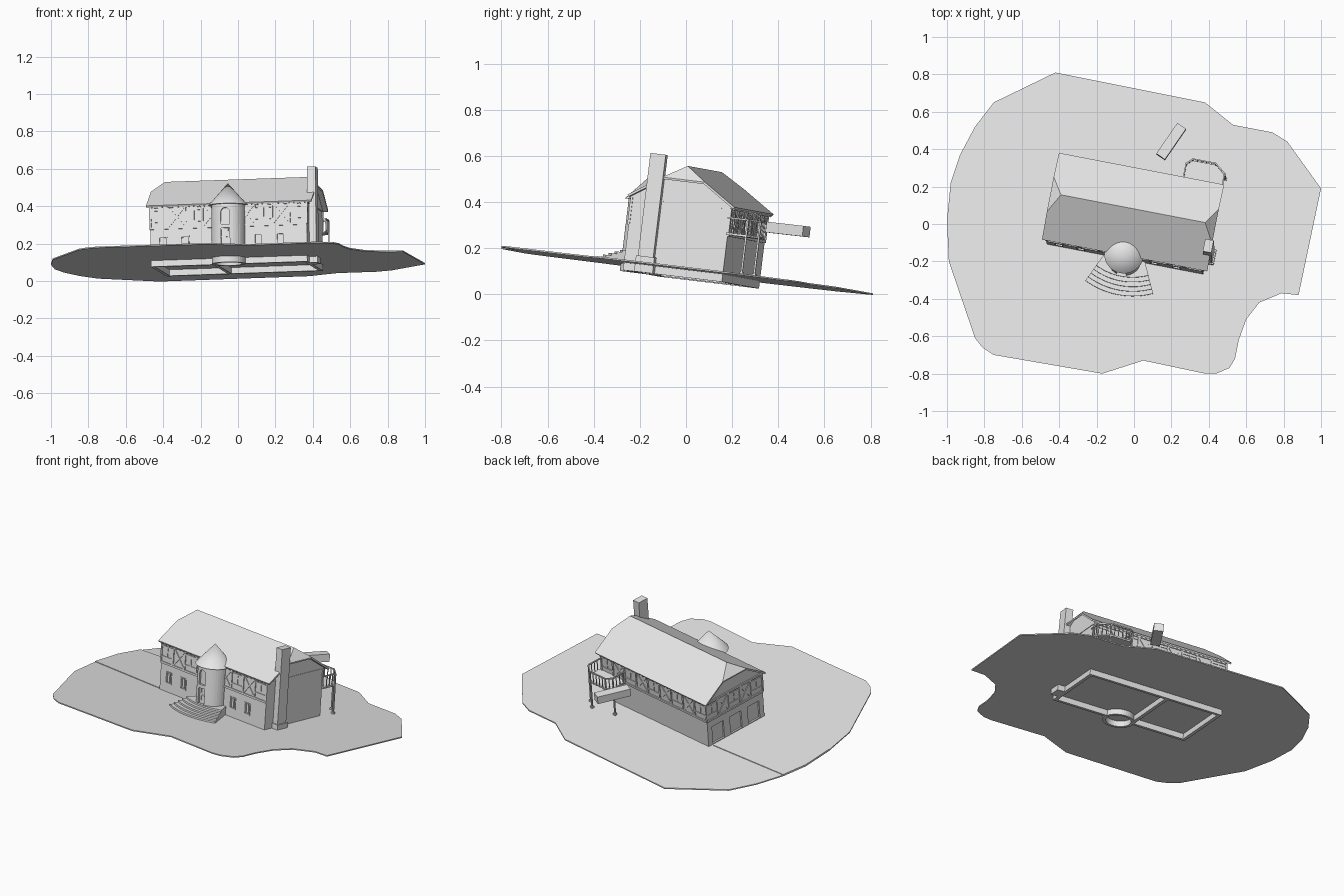
import bpy
import bmesh
import math
from mathutils import Matrix, Vector

default_cube = bpy.data.objects.get("Cube")
if default_cube:
    bpy.data.objects.remove(default_cube)

plaster = bpy.data.materials.new("plain_grey")
plaster.use_nodes = True
GREY = (0.8, 0.8, 0.8, 1)
plaster.diffuse_color = GREY
plaster.node_tree.nodes["Principled BSDF"].inputs["Base Color"].default_value = GREY

# The whole site leans with the hillside, and the house is turned on it
BASE = 0.108
NORMAL = Vector((-0.0115, 0.122, 1)).normalized()
lean = Vector((0, 0, 1)).rotation_difference(NORMAL).to_matrix().to_4x4()
FRAME = Matrix.Translation((0, 0, BASE)) @ lean @ Matrix.Rotation(math.radians(-11), 4, 'Z')

# House limits in its own frame: length, depth and height
LEFT, RIGHT, FRONT, BACK = -0.437, 0.415, -0.195, 0.245
FOOT, FLOOR, EAVE = -0.04, 0.165, 0.28
RIDGE_V, RIDGE_W, PITCH = 0.028, 0.442, 0.65
TOWER = Vector((-0.012, -0.2, 0))


def finish(name, bm, frame=FRAME, smooth=False):
    mesh = bpy.data.meshes.new(name)
    bm.to_mesh(mesh)
    bm.free()
    obj = bpy.data.objects.new(name, mesh)
    bpy.context.collection.objects.link(obj)
    obj.matrix_world = frame
    mesh.materials.append(plaster)
    if smooth:
        bpy.ops.object.select_all(action='DESELECT')
        obj.select_set(True)
        bpy.context.view_layer.objects.active = obj
        bpy.ops.object.shade_smooth_by_angle()
    return obj


def box(bm, low, high):
    low, high = Vector(low), Vector(high)
    matrix = Matrix.Translation((low + high) / 2) @ Matrix.Diagonal((*(high - low), 1))
    bmesh.ops.create_cube(bm, size=1, matrix=matrix)


def beam(bm, start, end, thick=0.008):
    start, end = Vector(start), Vector(end)
    span = end - start
    turn = span.to_track_quat('Z', 'Y').to_matrix().to_4x4()
    size = Matrix.Diagonal((thick, thick, span.length, 1))
    bmesh.ops.create_cube(bm, size=1, matrix=Matrix.Translation((start + end) / 2) @ turn @ size)


def prism(bm, points, offset):
    """Close a loop of points and sweep it along an offset."""
    verts = [bm.verts.new(p) for p in points]
    face = bm.faces.new(verts)
    moved = bmesh.ops.extrude_face_region(bm, geom=[face], use_keep_orig=True)["geom"]
    bmesh.ops.translate(bm, vec=offset, verts=[g for g in moved if isinstance(g, bmesh.types.BMVert)])
    bmesh.ops.recalc_face_normals(bm, faces=bm.faces)


def drum(bm, bottom, top, radius, tip_radius, sides=40):
    spot = Matrix.Translation(TOWER + Vector((0, 0, (bottom + top) / 2)))
    bmesh.ops.create_cone(bm, cap_ends=True, segments=sides, radius1=radius,
                          radius2=tip_radius, depth=top - bottom, matrix=spot)


def carve(obj, *cutters):
    for cutter in cutters:
        mod = obj.modifiers.new("cut", 'BOOLEAN')
        mod.operation, mod.solver, mod.object = 'DIFFERENCE', 'EXACT', cutter
        cutter.hide_render = True
    graph = bpy.context.evaluated_depsgraph_get()
    mesh = bpy.data.meshes.new_from_object(obj.evaluated_get(graph))
    obj.modifiers.clear()
    obj.data = mesh
    for cutter in cutters:
        bpy.data.objects.remove(cutter)


def roof_height(v):
    return RIDGE_W - PITCH * abs(v - RIDGE_V)


# Hillside, a thin sheet with an irregular edge
def ground(x, y, lift=0):
    return (x, y, BASE + 0.0115 * x - 0.122 * y + lift)


edge = [(-.42, .81), (.38, .65), (.53, .53), (.74, .49), (.82, .44), (1, .19), (.88, -.38),
        (.79, -.37), (.67, -.42), (.6, -.51), (.56, -.62), (.54, -.72), (.51, -.77), (.44, -.8),
        (.38, -.8), (.05, -.73), (-.17, -.8), (-.75, -.7), (-.81, -.66), (-.85, -.61),
        (-.99, -.2), (-1, .02), (-.98, .22), (-.93, .37), (-.85, .52), (-.75, .65)]
bm = bmesh.new()
prism(bm, [ground(x, y) for x, y in edge], (0, 0, -0.007))
finish("hillside", bm, Matrix())
bm = bmesh.new()
drive = [(-.47, -.1), (-.4, .3), (-.93, .37), (-.98, .22), (-1, .02)]
prism(bm, [ground(x, y, 0.004) for x, y in drive], (0, 0, -0.006))
finish("driveway", bm, Matrix())

# House shell with hollow inside, tower well and recessed openings
top_w = 0.395
clip = (RIDGE_W - 0.012 - top_w) / PITCH
outline = [(FRONT, FOOT), (BACK, FOOT), (BACK, roof_height(BACK) - 0.012), (RIDGE_V + clip, top_w),
           (RIDGE_V - clip, top_w), (FRONT, roof_height(FRONT) - 0.012)]
bm = bmesh.new()
prism(bm, [(LEFT, v, w) for v, w in outline], (RIGHT - LEFT, 0, 0))
shell = finish("house_walls", bm)
bm = bmesh.new()
box(bm, (LEFT + 0.02, FRONT + 0.02, -0.06), (RIGHT - 0.02, BACK - 0.02, 0.27))
hollow = finish("hollow_cutter", bm)
bm = bmesh.new()
drum(bm, -0.06, 0.24, 0.08, 0.08)
well = finish("well_cutter", bm)
bm = bmesh.new()
front_windows = (-0.37, -0.25, 0.15, 0.27)
for u in front_windows:
    box(bm, (u - 0.018, FRONT - 0.02, 0.055), (u + 0.018, FRONT + 0.01, 0.115))
for v in (-0.115, 0.025, 0.165):
    box(bm, (LEFT - 0.02, v - 0.045, 0.005), (LEFT + 0.01, v + 0.045, 0.115))
openings = finish("opening_cutter", bm)
carve(shell, hollow, well, openings)

bm = bmesh.new()
box(bm, (-0.1, FRONT + 0.018, FOOT), (-0.08, BACK - 0.018, 0.26))
finish("inner_wall", bm)

# Stone surrounds of the lower windows
bm = bmesh.new()
for u in front_windows:
    for w in (0.053, 0.117):
        beam(bm, (u - 0.024, FRONT, w), (u + 0.024, FRONT, w), 0.007)
    for s in (-1, 1):
        beam(bm, (u + s * 0.02, FRONT, 0.053), (u + s * 0.02, FRONT, 0.117), 0.007)
    beam(bm, (u, FRONT + 0.008, 0.055), (u, FRONT + 0.008, 0.115), 0.004)
finish("window_surrounds", bm)


# Timber framing of the upper storey: braced bays between window bays
def framing(name, start, end, count, skip=()):
    start, end = Vector(start), Vector(end)
    bm = bmesh.new()

    def at(t, w):
        point = start.lerp(end, t / count)
        return (point.x, point.y, w)

    for w in (FLOOR, EAVE):
        beam(bm, at(0, w), at(count, w), 0.012)
    for i in range(count + 1):
        if i - 0.5 not in skip:
            beam(bm, at(i, FLOOR), at(i, EAVE), 0.01)
    for i in range(count):
        if i in skip:
            continue
        if i % 2:
            beam(bm, at(i, FLOOR), at(i + 1, EAVE))
            beam(bm, at(i + 1, FLOOR), at(i, EAVE))
        else:
            for w in (0.2, 0.262):
                beam(bm, at(i, w), at(i + 1, w))
            beam(bm, at(i + 0.5, 0.2), at(i + 0.5, 0.262), 0.006)
    finish(name, bm)


framing("front_timber_frame", (LEFT, FRONT, 0), (RIGHT, FRONT, 0), 9, skip=(4,))
framing("back_timber_frame", (LEFT, BACK, 0), (RIGHT, BACK, 0), 9)
framing("left_timber_frame", (LEFT, FRONT, 0), (LEFT, BACK, 0), 5)
bm = bmesh.new()
beam(bm, (RIGHT, FRONT, EAVE), (RIGHT, BACK, EAVE), 0.006)
finish("right_gable_beam", bm)

# Half-hipped roof
bm = bmesh.new()
ends = (-0.457, 0.443)
ridge = [bm.verts.new((u, RIDGE_V, RIDGE_W)) for u in (-0.398, 0.387)]
slopes = []
for side in (-1, 1):
    row = []
    for reach in (0.238, 0.095):
        v = RIDGE_V + side * reach
        row.append([bm.verts.new((u, v, roof_height(v))) for u in ends])
    slopes.append(row)
    (e0, e1), (h0, h1) = row
    loop = [e0, e1, h1, ridge[1], ridge[0], h0]
    bm.faces.new(loop if side < 0 else loop[::-1])
near, far = slopes[0][1], slopes[1][1]
bm.faces.new((near[1], far[1], ridge[1]))
bm.faces.new((far[0], near[0], ridge[0]))
roof = finish("roof", bm)
sheet = roof.modifiers.new("thickness", 'SOLIDIFY')
sheet.thickness, sheet.offset = 0.01, -1

# Rafter tails under both eaves
bm = bmesh.new()
for i in range(30):
    u = LEFT + 0.01 + i * 0.0287
    for side in (-1, 1):
        tail = [RIDGE_V + side * r for r in (0.2, 0.234)]
        beam(bm, *[(u, v, roof_height(v) - 0.014) for v in tail], 0.007)
finish("rafter_tails", bm)

# Round stair tower with door and arched window
bm = bmesh.new()
drum(bm, FOOT, 0.28, 0.09, 0.09)
tower = finish("tower", bm)
bm = bmesh.new()
drum(bm, -0.06, 0.0, 0.072, 0.072)
tower_well = finish("tower_well_cutter", bm)
bm = bmesh.new()
u, v = TOWER.x, TOWER.y - 0.12
box(bm, (u - 0.024, v, 0.05), (u + 0.024, v + 0.045, 0.145))
arch = [(u + 0.024 * math.cos(a), v, 0.23 + 0.024 * math.sin(a))
        for a in (math.pi * i / 10 for i in range(11))]
prism(bm, arch + [(u - 0.024, v, 0.165), (u + 0.024, v, 0.165)], (0, 0.045, 0))
carve(tower, tower_well, finish("tower_opening_cutter", bm))
bm = bmesh.new()
for x in (-0.012, 0.012):
    beam(bm, (u + x, v + 0.045, 0.05), (u + x, v + 0.045, 0.145), 0.005)
beam(bm, (u - 0.024, v + 0.045, 0.1), (u + 0.024, v + 0.045, 0.1), 0.005)
finish("tower_door_battens", bm)
bm = bmesh.new()
drum(bm, 0.275, 0.395, 0.106, 0)
finish("tower_roof", bm, smooth=True)

# Fan-shaped steps
bm = bmesh.new()
for i in range(5):
    angles = [math.radians(-25.7 + 51.4 * k / 16) for k in range(17)]
    arc = [(r, a) for r, sweep in ((0.425 - 0.024 * i, angles), (0.25, angles[::-1])) for a in sweep]
    prism(bm, [(TOWER.x + r * math.sin(a), 0.034 - r * math.cos(a), -0.005) for r, a in arc],
          (0, 0, 0.015 + 0.01 * i))
finish("entrance_steps", bm)

# Chimney on the right gable
bm = bmesh.new()
box(bm, (0.406, -0.13, FOOT), (0.452, -0.062, 0.478))
box(bm, (0.41, -0.137, FOOT), (0.46, -0.055, 0.03))
finish("chimney", bm)

# Balcony on posts with railing
deck = [(.22, .24), (.22, .345), (.25, .375), (.375, .375), (.432, .33), (.432, .24)]
bm = bmesh.new()
prism(bm, [(u, v, FLOOR) for u, v in deck], (0, 0, 0.01))
finish("balcony_deck", bm)
bm = bmesh.new()
for a, b in zip(deck, deck[1:]):
    a, b = Vector((*a, 0.24)), Vector((*b, 0.24))
    beam(bm, a, b, 0.007)
    count = max(2, round((b - a).length / 0.024))
    for k in range(count):
        p = a.lerp(b, k / count)
        beam(bm, (p.x, p.y, FLOOR), p, 0.007 if k == 0 else 0.004)
finish("balcony_railing", bm)
bm = bmesh.new()
for u, v in (deck[1], deck[3], deck[4]):
    beam(bm, (u, v, -0.005), (u, v, FLOOR), 0.008)
    box(bm, (u - 0.008, v - 0.008, -0.005), (u + 0.008, v + 0.008, 0.012))
finish("balcony_posts", bm)

# Loose beam hanging behind the house
bm = bmesh.new()
box(bm, (-0.1, -0.028, -0.023), (0.1, 0.028, 0.023))
place = Matrix.Translation((0.118, 0.447, 0.223)) @ Matrix.Rotation(math.radians(66.6), 4, 'Z')
finish("hanging_beam", bm, FRAME @ place)
